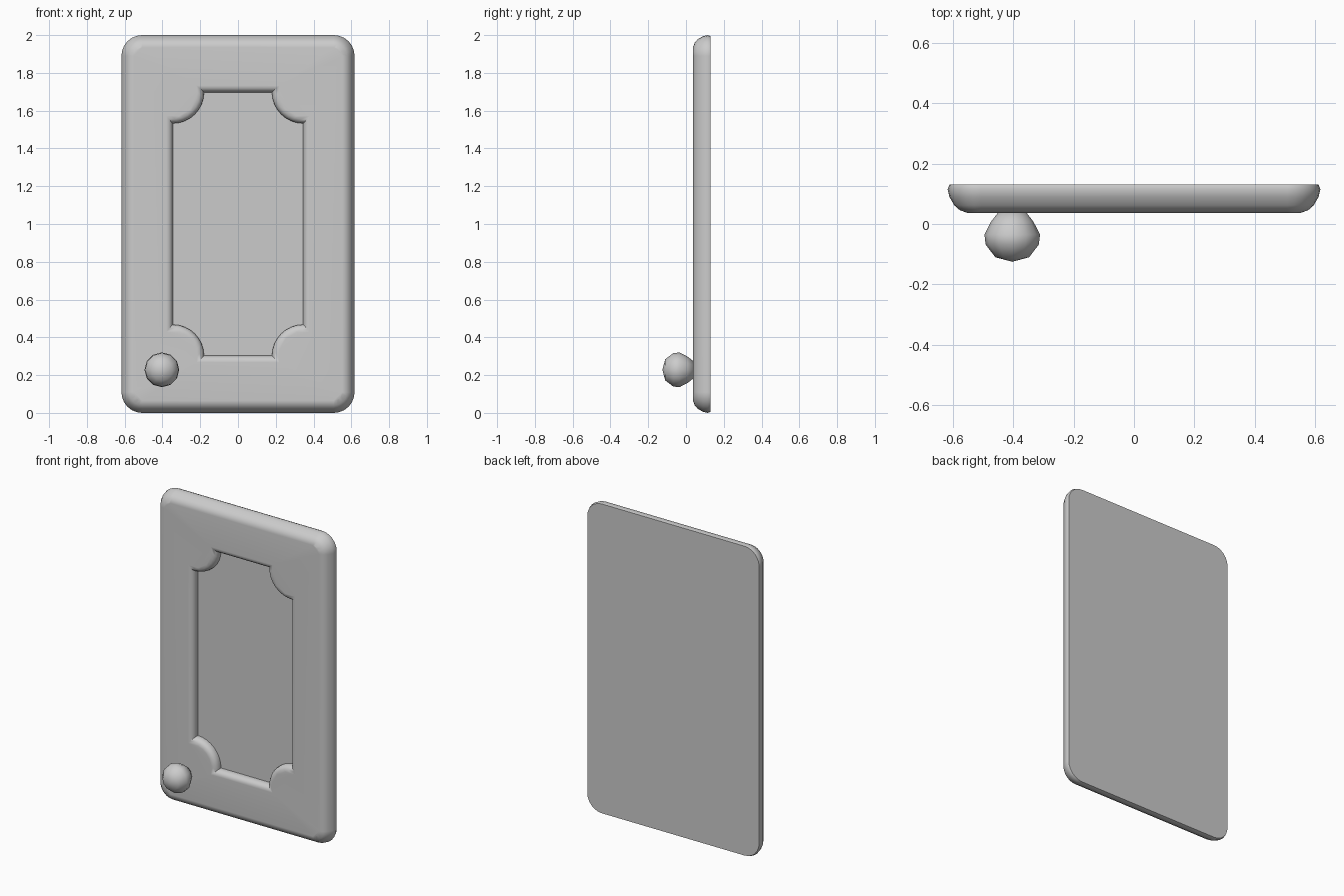
import bpy, bmesh
from math import sin, cos, pi, sqrt, asin, radians

cube = bpy.data.objects.get("Cube")
if cube:
    bpy.data.objects.remove(cube)

grey = bpy.data.materials.new("plain grey")
grey.use_nodes = True
colour = (0.6, 0.6, 0.6, 1)
grey.diffuse_color = colour
grey.node_tree.nodes["Principled BSDF"].inputs["Base Color"].default_value = colour

MID_Z = 1.0
FRONT, FLOOR, BACK = 0.037, 0.085, 0.13


def four_way(quarter):
    """Mirror a quarter outline (right side to top) into a closed loop."""
    loop = []
    for sx, sz in ((1, 1), (-1, 1), (-1, -1), (1, -1)):
        pts = quarter if sx * sz > 0 else quarter[::-1]
        loop += [(sx * x, sz * z) for x, z in pts]
    return loop


def rounded_outline(inset, steps=6):
    r = 0.11 - inset
    angles = [pi / 2 * i / steps for i in range(steps + 1)]
    return four_way([(0.507 + r * cos(a), 0.89 + r * sin(a)) for a in angles])


def scalloped_outline(grow, steps=8):
    """Panel opening with a round bite of frame in every corner."""
    r = 0.165 - grow
    trim = asin(grow / r)
    start, end = -pi / 2 + trim, -pi - trim
    angles = [start + (end - start) * i / steps for i in range(steps + 1)]
    return four_way([(0.345 + r * cos(a), 0.6975 + r * sin(a)) for a in angles])


def add_ring(bm, outline, y, cx=0, cz=MID_Z):
    return [bm.verts.new((cx + x, y, cz + z)) for x, z in outline]


def loft(bm, rings):
    for a, b in zip(rings, rings[1:]):
        n = len(a)
        for i in range(n):
            j = (i + 1) % n
            bm.faces.new((a[i], a[j], b[j], b[i]))


def finish(bm, name, angle):
    bmesh.ops.recalc_face_normals(bm, faces=bm.faces)
    mesh = bpy.data.meshes.new(name)
    bm.to_mesh(mesh)
    bm.free()
    obj = bpy.data.objects.new(name, mesh)
    bpy.context.collection.objects.link(obj)
    mesh.materials.append(grey)
    bpy.ops.object.select_all(action="DESELECT")
    obj.select_set(True)
    bpy.context.view_layer.objects.active = obj
    bpy.ops.object.shade_smooth_by_angle(angle=radians(angle))
    return obj


# Door: rounded outer edge, flat frame and recessed panel
bm = bmesh.new()
edge_profile = [(0.006, BACK), (0, 0.115), (0.006, 0.09), (0.022, 0.062),
                (0.04, 0.046), (0.065, FRONT)]
outer = [add_ring(bm, rounded_outline(i), y) for i, y in edge_profile]
loft(bm, outer)
bm.faces.new(outer[0])

LIP = 0.035
inner = []
for k in range(5):
    a = pi / 2 * k / 4
    inner.append(add_ring(bm, scalloped_outline(LIP * (1 - sin(a))),
                          FRONT + LIP * (1 - cos(a))))
inner.append(add_ring(bm, scalloped_outline(0), FLOOR))
loft(bm, inner)
bm.faces.new(inner[-1])

# Flat frame face between the outer edge and the opening
rim = []
for ring in (outer[-1], inner[0]):
    rim += [bm.edges.get((v, ring[i - 1])) for i, v in enumerate(ring)]
bmesh.ops.triangle_fill(bm, use_beauty=True, use_dissolve=False, edges=rim,
                        normal=(0, -1, 0))
door = finish(bm, "door_panel", 40)
weighted = door.modifiers.new("flat_face_shading", "WEIGHTED_NORMAL")
weighted.keep_sharp = True

# Round knob, turned about the front-back axis
bm = bmesh.new()
SIDES = 12
circle = [(cos(2 * pi * i / SIDES), sin(2 * pi * i / SIDES)) for i in range(SIDES)]
knob_profile = [(0.045, 0.04), (0.07, 0.008), (0.092, -0.035), (0.088, -0.068),
                (0.056, -0.11)]
rings = [add_ring(bm, [(r * x, r * z) for x, z in circle], y, -0.403, 0.228)
         for r, y in knob_profile]
loft(bm, rings)
bm.faces.new(rings[0])
cap = bm.faces.new(rings[-1])
tip = bmesh.ops.poke(bm, faces=[cap])["verts"][0]
tip.co.y = -0.125
finish(bm, "door_knob", 60)
